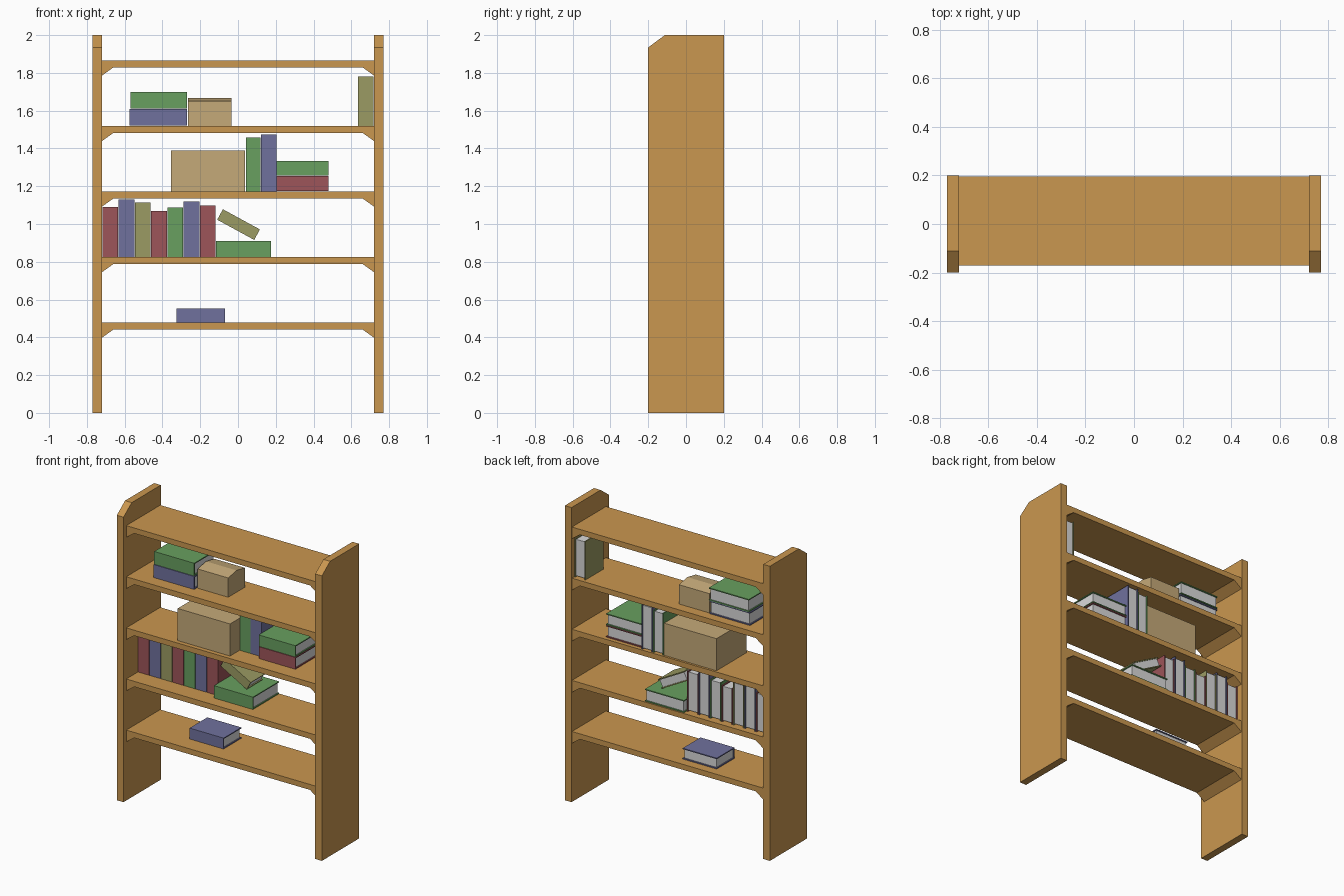
import bpy, bmesh
from math import radians
from mathutils import Matrix, Vector

cube = bpy.data.objects.get("Cube")
if cube:
    bpy.data.objects.remove(cube, do_unlink=True)


def material(name, rgb):
    m = bpy.data.materials.new(name)
    m.use_nodes = True
    m.diffuse_color = (*rgb, 1)
    m.node_tree.nodes["Principled BSDF"].inputs["Base Color"].default_value = (*rgb, 1)
    return m


WOOD = material("wood", (0.59, 0.31, 0.08))
CARD = material("cardboard", (0.56, 0.40, 0.19))
PAGES = material("paper", (0.70, 0.70, 0.70))
RED = material("red cover", (0.34, 0.09, 0.10))
BLUE = material("blue cover", (0.16, 0.165, 0.34))
GREEN = material("green cover", (0.14, 0.35, 0.115))
OLIVE = material("olive cover", (0.33, 0.33, 0.125))


def prism(bm, profile, axis, a, b, mat=0):
    """Extrude a 2D profile along an axis from a to b."""
    def point(p, d):
        c = list(p)
        c.insert("xyz".index(axis), d)
        return bm.verts.new(c)
    lo = [point(p, a) for p in profile]
    hi = [point(p, b) for p in profile]
    faces = [bm.faces.new(lo), bm.faces.new(hi)]
    n = len(lo)
    for i in range(n):
        j = (i + 1) % n
        faces.append(bm.faces.new((lo[i], lo[j], hi[j], hi[i])))
    for f in faces:
        f.material_index = mat


def finish(bm, name, *mats):
    bmesh.ops.recalc_face_normals(bm, faces=bm.faces)
    mesh = bpy.data.meshes.new(name)
    bm.to_mesh(mesh)
    bm.free()
    for m in mats:
        mesh.materials.append(m)
    obj = bpy.data.objects.new(name, mesh)
    bpy.context.collection.objects.link(obj)
    return obj


def rect(x0, x1, y0, y1):
    return [(x0, y0), (x1, y0), (x1, y1), (x0, y1)]


def book(name, cover, centre, thick, length, y0, y1, tilt=0):
    """C-shaped cover with the spine in front, and a recessed page block."""
    t, w, h = thick / 2, 0.007, length / 2
    bm = bmesh.new()
    prism(bm, [(-t, y1), (-t, y0), (t, y0), (t, y1), (t - w, y1),
               (t - w, y0 + w), (w - t, y0 + w), (w - t, y1)], "z", -h, h)
    prism(bm, rect(w - t, t - w, y0 + w, y1 - w), "z", w - h, h - w, 1)
    place = Matrix.Translation((centre[0], 0, centre[1]))
    bm.transform(place @ Matrix.Rotation(radians(tilt), 4, "Y"))
    finish(bm, name, cover, PAGES)


def standing(name, cover, x0, x1, z0, z1, y0, y1):
    book(name, cover, ((x0 + x1) / 2, (z0 + z1) / 2), x1 - x0 - 0.003, z1 - z0, y0, y1)


def lying(name, cover, x0, x1, z0, z1, y0, y1):
    book(name, cover, ((x0 + x1) / 2, (z0 + z1) / 2), z1 - z0 - 0.003, x1 - x0, y0, y1, 90)


# Side panels with a clipped top front corner
for side, s in (("left", 1), ("right", -1)):
    bm = bmesh.new()
    prism(bm, [(-0.2, 0), (0.2, 0), (0.2, 2), (-0.112, 2), (-0.2, 1.935)],
          "x", s * 0.72, s * 0.77)
    finish(bm, side + "_panel", WOOD)

# Shelves with angled corner braces
TOPS = [0.478 + 0.347 * i for i in range(5)]
for i, z in enumerate(TOPS):
    half = [(0.72, z), (0.72, z - 0.08), (0.66, z - 0.037)]
    bm = bmesh.new()
    prism(bm, half + [(-x, h) for x, h in reversed(half)], "y", -0.17, 0.195)
    finish(bm, f"shelf_{i + 1}", WOOD)

# Lowest shelf
lying("lone_book", BLUE, -0.325, -0.07, TOPS[0], 0.555, -0.055, 0.135)

# Row of upright books
row = [(RED, 1.09), (BLUE, 1.13), (OLIVE, 1.115), (RED, 1.07),
       (GREEN, 1.087), (BLUE, 1.12), (RED, 1.098)]
step = (0.72 - 0.117) / len(row)
for i, (cover, top) in enumerate(row):
    x = -0.72 + i * step
    standing(f"row_book_{i + 1}", cover, x, x + step, TOPS[1], top, -0.045, 0.157)
lying("flat_book", GREEN, -0.117, 0.175, TOPS[1], 0.912, -0.09, 0.19)
book("leaning_book", OLIVE, (0.003, 0.997), 0.063, 0.223, -0.03, 0.138, 118.6)

# Middle shelf
standing("upright_green_book", GREEN, 0.04, 0.12, TOPS[2], 1.457, -0.037, 0.183)
standing("upright_blue_book", BLUE, 0.12, 0.205, TOPS[2], 1.475, -0.037, 0.185)
lying("stacked_red_book", RED, 0.205, 0.48, TOPS[2], 1.255, -0.07, 0.17)
lying("stacked_green_book", GREEN, 0.205, 0.48, 1.255, 1.335, -0.07, 0.17)
bm = bmesh.new()
prism(bm, rect(-0.355, 0.038, -0.14, 0.18), "z", TOPS[2], 1.39)
finish(bm, "large_box", CARD)

# Fourth shelf
lying("stacked_blue_book", BLUE, -0.575, -0.27, TOPS[3], 1.61, -0.085, 0.135)
lying("top_green_book", GREEN, -0.57, -0.27, 1.61, 1.70, -0.085, 0.14)
standing("end_book", OLIVE, 0.635, 0.72, TOPS[3], 1.78, -0.025, 0.17)

# Small box whose two flaps meet in a low ridge
bm = bmesh.new()
prism(bm, [(-0.055, TOPS[3]), (0.125, TOPS[3]), (0.125, 1.65), (0.035, 1.667), (-0.055, 1.65)],
      "x", -0.265, -0.035)
finish(bm, "small_box", CARD)
